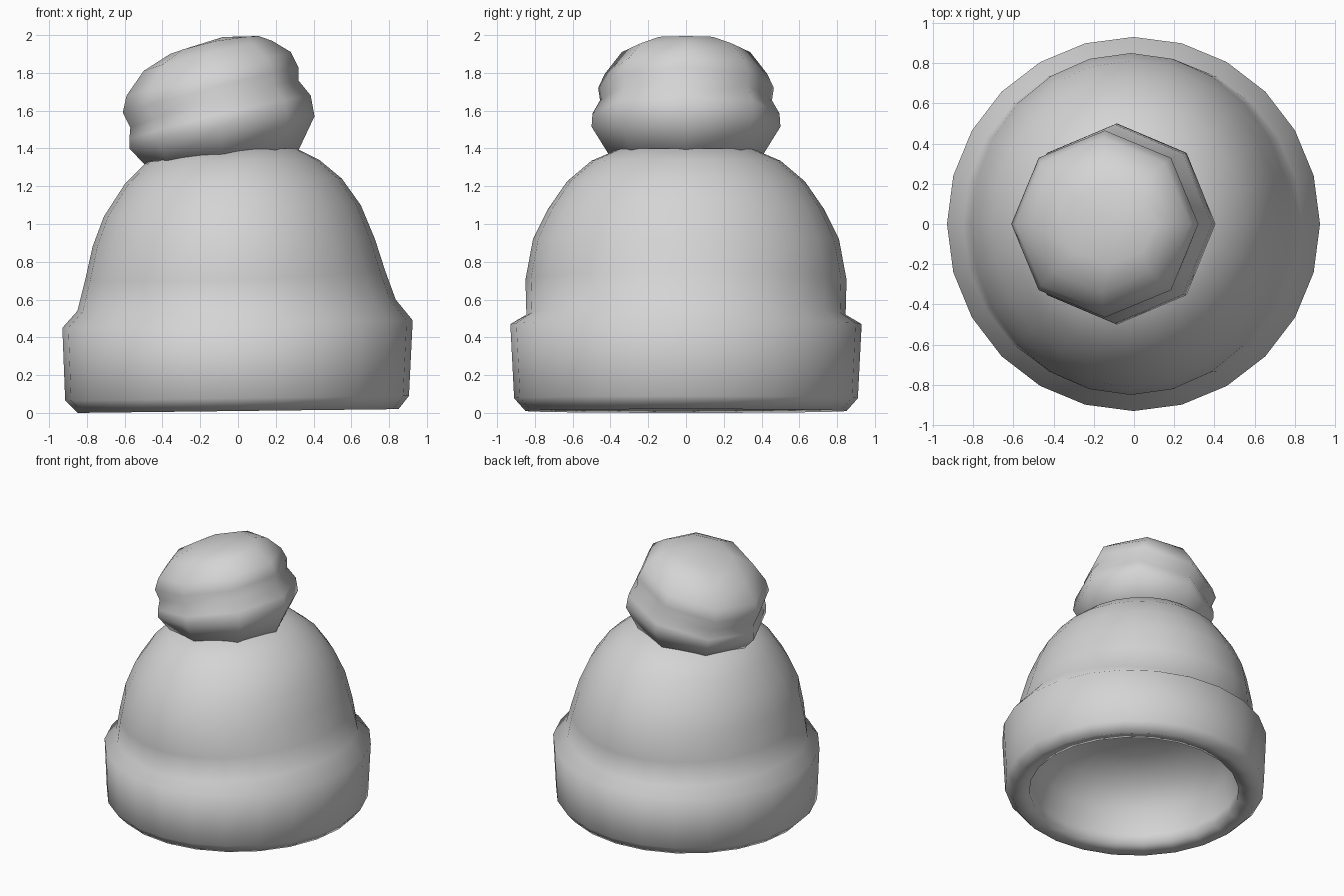
import bpy
import bmesh
from math import cos, sin, pi

if "Cube" in bpy.data.objects:
    bpy.data.objects.remove(bpy.data.objects["Cube"])

# One plain wool colour
wool = bpy.data.materials.new("grey_wool")
wool.use_nodes = True
wool.diffuse_color = (0.66, 0.66, 0.66, 1)
bsdf = next(n for n in wool.node_tree.nodes if n.type == 'BSDF_PRINCIPLED')
bsdf.inputs["Base Color"].default_value = (0.66, 0.66, 0.66, 1)


def loft(name, rings, sides, start=None, end=None):
    """Skin tilted oval rings: left x, left z, right x, right z, depth, sag."""
    bm = bmesh.new()
    loops = []
    for lx, lz, rx, rz, depth, sag in rings:
        loop = []
        for i in range(sides):
            a = 2 * pi * i / sides
            loop.append(bm.verts.new((
                (lx + rx) / 2 + (rx - lx) / 2 * cos(a),
                depth * sin(a),
                (lz + rz) / 2 + (rz - lz) / 2 * cos(a) + sag * sin(a) ** 2)))
        loops.append(loop)
    for low, high in zip(loops, loops[1:]):
        for i in range(sides):
            j = (i + 1) % sides
            bm.faces.new((low[i], low[j], high[j], high[i]))
    # Close either end with a fan around a pole
    for pole, loop in ((start, loops[0]), (end, loops[-1])):
        if pole:
            tip = bm.verts.new(pole)
            for i in range(sides):
                bm.faces.new((loop[i], loop[(i + 1) % sides], tip))
    bmesh.ops.recalc_face_normals(bm, faces=bm.faces)
    mesh = bpy.data.meshes.new(name)
    bm.to_mesh(mesh)
    bm.free()
    mesh.materials.append(wool)
    for p in mesh.polygons:
        p.use_smooth = True
    obj = bpy.data.objects.new(name, mesh)
    bpy.context.collection.objects.link(obj)
    return obj


# Hat: lining from the inside top down, round the hem, up the cuff and crown
lining = [
    (-0.35, 0.52, 0.35, 0.54, 0.35, 0),
    (-0.58, 0.43, 0.58, 0.45, 0.58, 0),
    (-0.69, 0.28, 0.69, 0.30, 0.69, 0),
    (-0.735, 0.10, 0.735, 0.12, 0.735, 0),
    (-0.735, 0.03, 0.735, 0.05, 0.735, 0),
]
cuff = [
    (-0.85, 0.00, 0.85, 0.02, 0.85, 0),
    (-0.915, 0.065, 0.905, 0.09, 0.91, 0),
    (-0.93, 0.45, 0.925, 0.49, 0.93, 0),
]
crown = [
    (-0.85, 0.54, 0.835, 0.60, 0.845, -0.05),
    (-0.81, 0.70, 0.78, 0.75, 0.85, -0.02),
    (-0.77, 0.88, 0.725, 0.92, 0.81, 0.02),
    (-0.71, 1.04, 0.65, 1.10, 0.73, 0.01),
    (-0.60, 1.21, 0.55, 1.24, 0.63, 0),
    (-0.48, 1.33, 0.43, 1.34, 0.50, 0),
    (-0.30, 1.39, 0.31, 1.40, 0.36, 0),
]
loft("knit_hat", lining + cuff + crown, 24, (0, 0, 0.56), (0, 0, 1.43))

# Pompom: lopsided faceted ball with a tilted groove around it
pompom = [
    (-0.49, 1.31, 0.32, 1.39, 0.41, 0.02),
    (-0.575, 1.40, 0.405, 1.57, 0.50, 0.03),
    (-0.575, 1.45, 0.385, 1.68, 0.495, 0.02),
    (-0.57, 1.51, 0.32, 1.76, 0.455, 0.02),
    (-0.61, 1.59, 0.32, 1.83, 0.465, 0.01),
    (-0.59, 1.68, 0.28, 1.91, 0.43, 0),
    (-0.50, 1.81, 0.18, 1.97, 0.34, 0.02),
    (-0.36, 1.90, 0.11, 1.995, 0.20, 0.02),
]
loft("pompom", pompom, 8, (-0.09, 0, 1.33), (-0.08, 0, 1.99))
